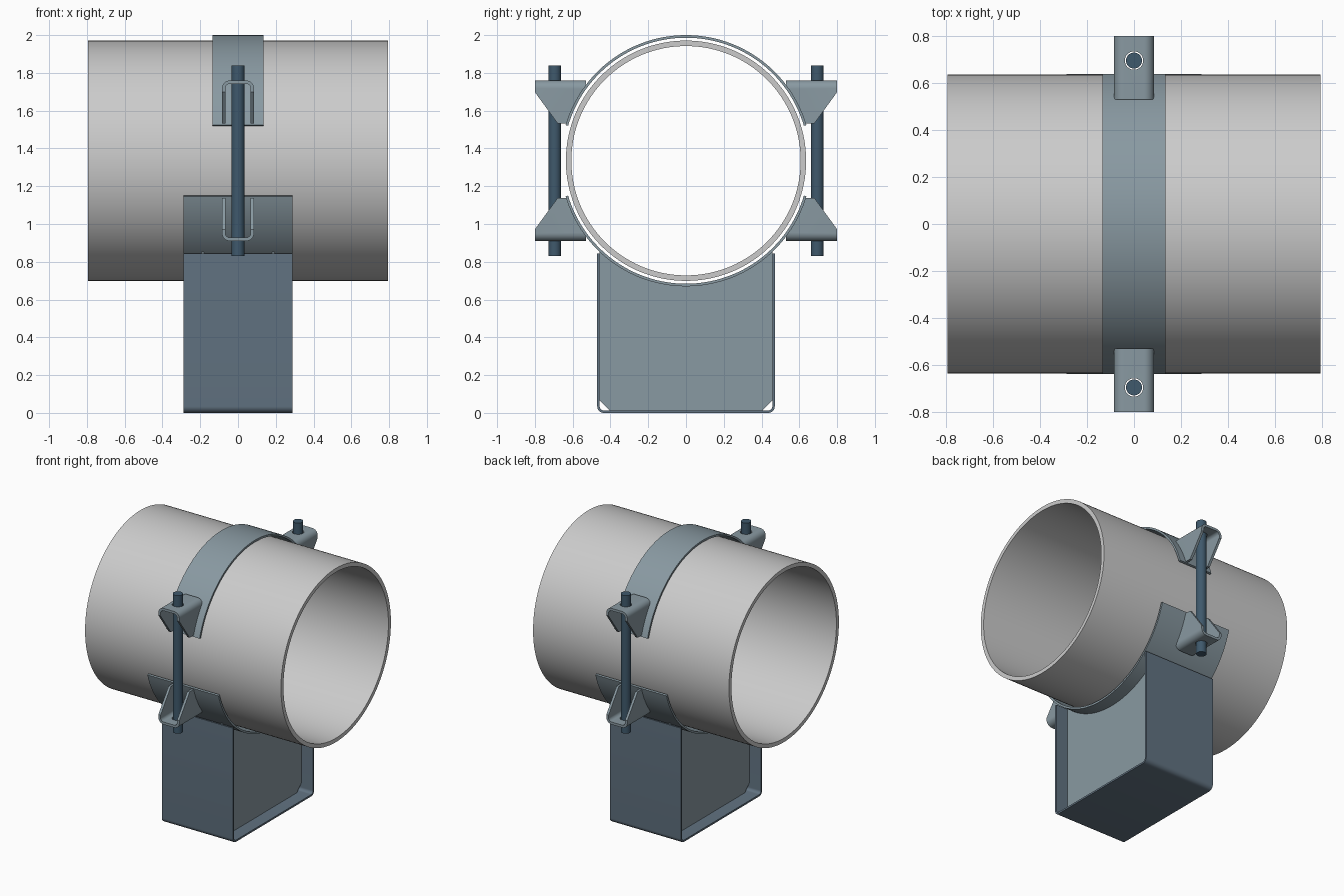
import bpy, bmesh
from math import sin, cos, pi, radians, sqrt, asin

if "Cube" in bpy.data.objects:
    bpy.data.objects.remove(bpy.data.objects["Cube"])

AXIS_Z = 1.335          # height of the pipe centre line


def material(name, rgb):
    m = bpy.data.materials.new(name)
    m.diffuse_color = (*rgb, 1)
    m.use_nodes = True
    m.node_tree.nodes["Principled BSDF"].inputs["Base Color"].default_value = m.diffuse_color
    return m


STEEL = material("light_blue_steel", (0.25, 0.32, 0.36))
DARK = material("channel_steel", (0.12, 0.17, 0.22))
ROD = material("rod_steel", (0.05, 0.10, 0.15))


def finish(name, bm, mat=None, z=0):
    bmesh.ops.recalc_face_normals(bm, faces=bm.faces)
    me = bpy.data.meshes.new(name)
    bm.to_mesh(me)
    bm.free()
    ob = bpy.data.objects.new(name, me)
    bpy.context.collection.objects.link(ob)
    ob.location.z = z
    if mat:
        me.materials.append(mat)
    return ob


def smooth(ob):
    bpy.ops.object.select_all(action='DESELECT')
    bpy.context.view_layer.objects.active = ob
    ob.select_set(True)
    bpy.ops.object.shade_smooth_by_angle(angle=radians(30))


def prism(name, pts, axis, a, b, mat=None, z=0):
    """Extrude a 2D outline along an axis from a to b."""
    place = {'x': lambda u, v, w: (w, u, v),
             'y': lambda u, v, w: (u, w, v),
             'z': lambda u, v, w: (u, v, w)}[axis]
    bm = bmesh.new()
    lo = [bm.verts.new(place(u, v, a)) for u, v in pts]
    hi = [bm.verts.new(place(u, v, b)) for u, v in pts]
    bm.faces.new(lo)
    bm.faces.new(hi)
    n = len(pts)
    for i in range(n):
        j = (i + 1) % n
        bm.faces.new((lo[i], lo[j], hi[j], hi[i]))
    return finish(name, bm, mat, z)


def arc(cu, cv, r, a0, a1, n):
    return [(cu + r * cos(a0 + (a1 - a0) * i / n), cv + r * sin(a0 + (a1 - a0) * i / n))
            for i in range(n + 1)]


def band(name, r0, r1, a0, a1, half, n, mat=None):
    """Curved strip around the pipe axis; closed into a tube for a full turn."""
    full = a1 - a0 >= 360
    bm = bmesh.new()
    rings = []
    for i in range(n if full else n + 1):
        t = radians(a0 + (a1 - a0) * i / n)
        rings.append([bm.verts.new((x, r * cos(t), r * sin(t)))
                      for x, r in ((-half, r0), (half, r0), (half, r1), (-half, r1))])
    for i in range(n):
        p, q = rings[i], rings[(i + 1) % len(rings)]
        for k in range(4):
            m = (k + 1) % 4
            bm.faces.new((p[k], p[m], q[m], q[k]))
    if not full:
        bm.faces.new(rings[0])
        bm.faces.new(rings[-1])
    ob = finish(name, bm, mat, AXIS_Z)
    smooth(ob)
    return ob


def u_profile(w, depth, t, r):
    """Bent sheet U: closed at v = 0, open at v = depth."""
    outer = ([(-w, depth)] + arc(-w + r, r, r, pi, 1.5 * pi, 8)
             + arc(w - r, r, r, 1.5 * pi, 2 * pi, 8) + [(w, depth)])
    inner = ([(w - t, depth)] + arc(w - r, r, r - t, 2 * pi, 1.5 * pi, 8)
             + arc(-w + r, r, r - t, 1.5 * pi, pi, 8) + [(-w + t, depth)])
    return outer + inner


def boolean(ob, cutter, op):
    mod = ob.modifiers.new(op, 'BOOLEAN')
    mod.operation, mod.object, mod.solver = op, cutter, 'EXACT'
    bpy.context.view_layer.objects.active = ob
    bpy.ops.object.modifier_apply(modifier=mod.name)
    bpy.data.objects.remove(cutter)


def mirror(ob, x=False, y=False, z=False):
    mod = ob.modifiers.new("mirror", 'MIRROR')
    mod.use_axis = (x, y, z)
    mod.use_mirror_merge = False


# Pipe, top strap and lower saddle
band("pipe", 0.607, 0.636, 0, 360, 0.793, 128)
band("top_strap", 0.651, 0.665, 16.5, 163.5, 0.135, 64, STEEL)
band("lower_saddle", 0.651, 0.665, 196.5, 343.5, 0.288, 64, STEEL)

# Folded base channel
smooth(prism("base_channel", u_profile(0.47, 0.845, 0.013, 0.035), 'x', -0.288, 0.288, DARK))

# Two support plates between channel and saddle
a = asin(0.457 / 0.662)
plate = ([(0.457, 0.065), (0.457, AXIS_Z - sqrt(0.662 ** 2 - 0.457 ** 2))]
         + arc(0, AXIS_Z, 0.662, -pi / 2 + a, -pi / 2 - a, 40)[1:]
         + [(-0.457, 0.065), (-0.405, 0.013), (0.405, 0.013)])
mirror(prism("support_plates", plate, 'x', 0.18, 0.193, STEEL), x=True)

# Bolt brackets: bent U, trimmed to a tapered side outline, drilled for the rod
u = [(x, 0.425 - v) for x, v in u_profile(0.085, 0.26, 0.018, 0.042)]
bracket = prism("bolt_brackets", u, 'y', 0.50, 0.83, STEEL, AXIS_Z)
side = (arc(0, 0, 0.662, radians(36.8), radians(17.4), 12)
        + [(0.68, 0.198), (0.80, 0.363), (0.80, 0.46), (0.53, 0.46)])
boolean(bracket, prism("trim", side, 'x', -0.2, 0.2, None, AXIS_Z), 'INTERSECT')
hole = arc(0, 0.695, 0.039, 0, 2 * pi, 32)[:-1]
boolean(bracket, prism("drill", hole, 'z', 0.3, 0.6, None, AXIS_Z), 'DIFFERENCE')
smooth(bracket)
mirror(bracket, y=True, z=True)

# Clamp rods
rod = prism("clamp_rods", arc(0, 0.695, 0.034, 0, 2 * pi, 32)[:-1], 'z', -0.505, 0.505, ROD, AXIS_Z)
smooth(rod)
mirror(rod, y=True)
